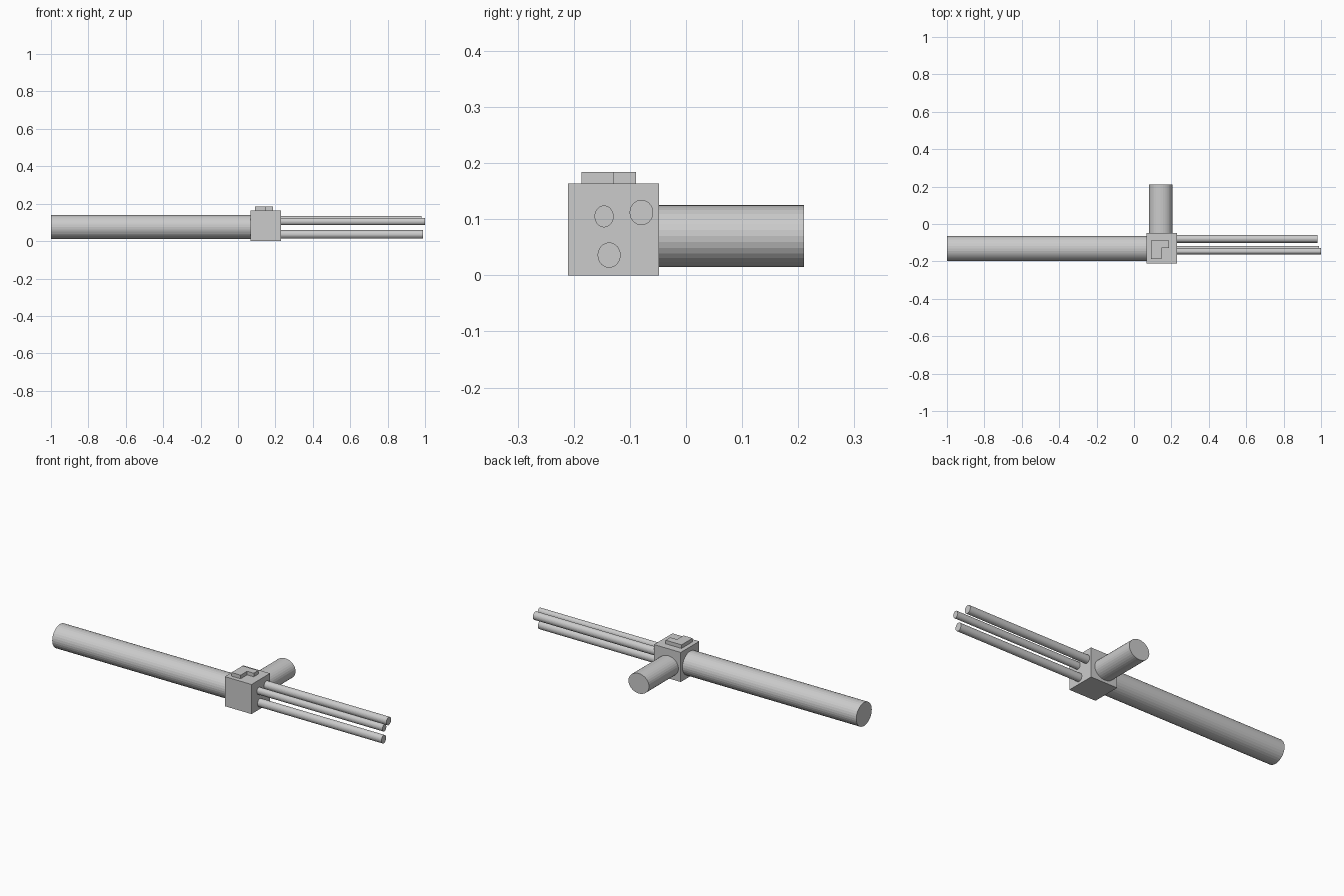
import bpy, bmesh
from mathutils import Matrix, Vector

if "Cube" in bpy.data.objects:
    bpy.data.objects.remove(bpy.data.objects["Cube"])


def finish(name, bm):
    bmesh.ops.recalc_face_normals(bm, faces=bm.faces)
    mesh = bpy.data.meshes.new(name)
    bm.to_mesh(mesh)
    bm.free()
    obj = bpy.data.objects.new(name, mesh)
    bpy.context.collection.objects.link(obj)
    return obj


def rod(name, axis, start, end, center, radii):
    """Flat-sided elliptical rod along X or Y; center and radii are (across, z)."""
    bm = bmesh.new()
    bmesh.ops.create_cone(bm, cap_ends=True, segments=32,
                          radius1=1, radius2=1, depth=1)
    mid, length = (start + end) / 2, end - start
    for v in bm.verts:
        across = center[0] + v.co.x * radii[0]
        up = center[1] + v.co.y * radii[1]
        along = mid + v.co.z * length
        v.co = (along, across, up) if axis == 'X' else (across, along, up)
    return finish(name, bm)


# Central block
bm = bmesh.new()
bmesh.ops.create_cube(bm, size=1)
bmesh.ops.transform(bm, verts=bm.verts,
                    matrix=Matrix.Translation((0.148, -0.129, 0.082))
                    @ Matrix.Diagonal((0.164, 0.162, 0.164, 1)))
finish("hub_block", bm)

# Raised L-shaped piece on the block
outline = [(0.09, -0.186), (0.146, -0.186), (0.146, -0.129),
           (0.187, -0.129), (0.187, -0.089), (0.09, -0.089)]
bm = bmesh.new()
face = bm.faces.new([bm.verts.new((x, y, 0.164)) for x, y in outline])
top = bmesh.ops.extrude_face_region(bm, geom=[face], use_keep_orig=True)
bmesh.ops.translate(bm, vec=Vector((0, 0, 0.02)),
                    verts=[g for g in top["geom"] if isinstance(g, bmesh.types.BMVert)])
finish("top_bracket", bm)

# Thick arms leaving the left and back faces
rod("long_arm", 'X', -1.0, 0.07, (-0.131, 0.075), (0.068, 0.065))
rod("back_arm", 'Y', -0.052, 0.21, (0.143, 0.07), (0.063, 0.0555))

# Three thin prongs leaving the right face
for i, (end, center, radii) in enumerate([
        (1.0, (-0.146, 0.105), (0.017, 0.0195)),
        (0.98, (-0.0795, 0.112), (0.021, 0.0225)),
        (0.99, (-0.137, 0.036), (0.0205, 0.0225))]):
    rod(f"prong_{i + 1}", 'X', 0.226, end, center, radii)
